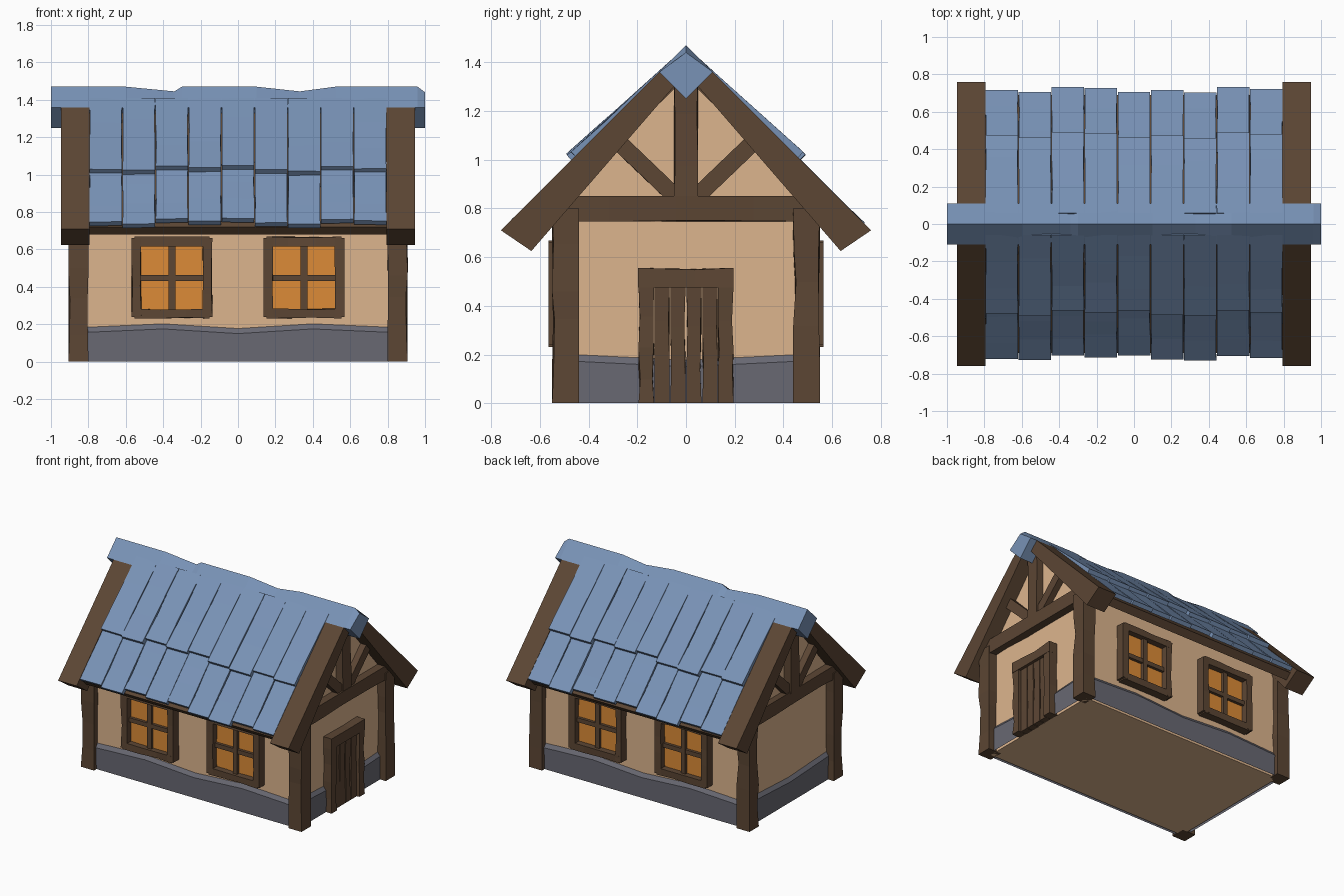
import bpy, bmesh, random
from mathutils import Vector as V

if "Cube" in bpy.data.objects:
    bpy.data.objects.remove(bpy.data.objects["Cube"])

random.seed(4)

def material(name, rgb):
    m = bpy.data.materials.new(name)
    m.diffuse_color = (*rgb, 1)
    m.use_nodes = True
    m.node_tree.nodes["Principled BSDF"].inputs["Base Color"].default_value = m.diffuse_color
    return m

WOOD = material("wood", (0.107, 0.061, 0.034))
PLASTER = material("plaster", (0.72, 0.46, 0.27))
STONE = material("stone", (0.14, 0.14, 0.17))
TILE = material("slate", (0.19, 0.29, 0.47))
GLASS = material("glass", (0.72, 0.26, 0.038))

def finish(bm, name, mat):
    bmesh.ops.recalc_face_normals(bm, faces=bm.faces)
    me = bpy.data.meshes.new(name)
    bm.to_mesh(me)
    bm.free()
    me.materials.append(mat)
    ob = bpy.data.objects.new(name, me)
    bpy.context.collection.objects.link(ob)
    return ob

def beam(bm, p0, p1, w, d, side, segs=1, chip=0.0):
    """Rectangular timber from p0 to p1; w is along side, d across; edges chipped."""
    p0, p1 = V(p0), V(p1)
    axis = (p1 - p0).normalized()
    s = V(side).normalized()
    u = axis.cross(s).normalized()
    rings = []
    for i in range(segs + 1):
        t = i / segs
        if 0 < i < segs:
            t += random.uniform(-0.2, 0.2) / segs
        c = p0.lerp(p1, t)
        ring = []
        for a, b in ((-1, -1), (1, -1), (1, 1), (-1, 1)):
            k = random.uniform(0.3, 1) * chip if 0 < i < segs and random.random() < .5 else 0
            ring.append(bm.verts.new(c + s * a * (w / 2 - k) + u * b * (d / 2 - k)))
        rings.append(ring)
    for r, q in zip(rings, rings[1:]):
        for j in range(4):
            bm.faces.new((r[j], r[(j + 1) % 4], q[(j + 1) % 4], q[j]))
    bm.faces.new(rings[0])
    bm.faces.new(rings[-1])

def box(bm, x0, x1, y0, y1, z0, z1):
    beam(bm, ((x0 + x1) / 2, (y0 + y1) / 2, z0), ((x0 + x1) / 2, (y0 + y1) / 2, z1),
         x1 - x0, y1 - y0, (1, 0, 0))

def prism(bm, pts, x0, x1):
    """(y, z) profile extruded along x."""
    a = [bm.verts.new((x0, y, z)) for y, z in pts]
    b = [bm.verts.new((x1, y, z)) for y, z in pts]
    for i in range(len(pts)):
        j = (i + 1) % len(pts)
        bm.faces.new((a[i], a[j], b[j], b[i]))
    bm.faces.new(a)
    bm.faces.new(b)

def mirrored(half):
    """Close a y >= 0 profile whose first and last points lie on y = 0."""
    return half + [(-y, z) for y, z in half[-2:0:-1]]

# Plastered house body with gables
bm = bmesh.new()
prism(bm, [(-.5, 0), (.5, 0), (.5, .84), (0, 1.34), (-.5, .84)], -.84, .84)
finish(bm, "house_walls", PLASTER)

# Stone footing with a wavy, sloping top
def footing(along, out, wall, stone, heights):
    bm = bmesh.new()
    rows = []
    for t, h in heights:
        rows.append([bm.verts.new(V(along) * t + V(out) * o + V((0, 0, z)))
                     for o, z in ((stone, 0), (stone, h - .03), (wall, h))])
    for r, q in zip(rows, rows[1:]):
        for k in range(2):
            bm.faces.new((r[k], q[k], q[k + 1], r[k + 1]))
    ob = finish(bm, "stone_footing", STONE)
    if ob.data.polygons[0].normal.dot(V(out)) < 0:
        ob.data.flip_normals()

for s in (-1, 1):
    footing((1, 0, 0), (0, s, 0), .498, .52,
            [(-.85, .185), (-.4, .205), (0, .18), (.4, .205), (.85, .185)])
    footing((0, 1, 0), (s, 0, 0), .838, .86, [(-.51, .205), (0, .18), (.51, .205)])

# Corner posts
for sx in (-1, 1):
    for sy in (-1, 1):
        bm = bmesh.new()
        beam(bm, (sx * .853, sy * .495, 0), (sx * .853, sy * .495, .8), .108, .11, (1, 0, 0), 5, .012)
        finish(bm, "corner_post", WOOD)

# Gable timbers: rafters, tie beam, king post and braces
rafter = mirrored([(0, 1.45), (.11, 1.36), (.76, .71), (.635, .625), (.44, .85), (.05, 1.30), (0, 1.35)])
for s in (-1, 1):
    bm = bmesh.new()
    prism(bm, rafter, s * .795, s * .947)
    finish(bm, "gable_rafters", WOOD)
    bm = bmesh.new()
    beam(bm, (s * .86, -.54, .798), (s * .86, .54, .798), .08, .105, (1, 0, 0), 4, .012)
    finish(bm, "tie_beam", WOOD)
    bm = bmesh.new()
    beam(bm, (s * .86, 0, .83), (s * .86, 0, 1.36), .075, .1, (1, 0, 0), 3, .006)
    finish(bm, "king_post", WOOD)
    for sy in (-1, 1):
        bm = bmesh.new()
        beam(bm, (s * .855, sy * .04, .845), (s * .855, sy * .28, 1.075), .065, .07, (1, 0, 0), 2, .005)
        finish(bm, "gable_brace", WOOD)

# Roof deck below the tiles
bm = bmesh.new()
prism(bm, mirrored([(0, 1.41), (.67, .74), (.69, .72), (.65, .68), (0, 1.33)]), -.8, .8)
finish(bm, "roof_deck", WOOD)

# Roof tiles, nine columns in two overlapping rows on each slope
pitch = 1.59 / 9
slip = [0, -.01, .02, .008, .022, -.005, -.012, .018, .006]
for sy in (-1, 1):
    for name, top, tip in (("upper_tile", (.06, 1.41), (.48, 1.03)),
                           ("lower_tile", (.40, 1.07), (.722, .748))):
        for i in range(9):
            bm = bmesh.new()
            x = -.795 + (i + .5) * pitch
            a = V((x, sy * top[0], top[1]))
            b = V((x, sy * tip[0], tip[1]))
            run = (b - a).normalized()
            b -= run * (slip[i if sy < 0 else 8 - i] * 1.2)
            n = V((0, -run.z * sy, run.y * sy)).normalized()
            if n.z < 0:
                n = -n
            a, b = a - n * .015, b - n * (.015 + random.uniform(-.004, .004))
            beam(bm, a, b, pitch - .003, .03, (1, 0, random.uniform(-.012, .012)), 3, .004)
            finish(bm, name, TILE)

# Diamond ridge beam with worn notches along the crest
bm = bmesh.new()
rings = []
for x, top, side in ((-1, 1.47, .11), (-.6, 1.47, .11), (-.34, 1.445, .09), (-.3, 1.47, .11),
                     (.1, 1.47, .11), (.33, 1.445, .11), (.52, 1.47, .11), (.96, 1.47, .11), (1, 1.44, .11)):
    rings.append([bm.verts.new((x, y, z)) for y, z in
                  ((0, top), (.11, 1.36), (0, 1.25), (-side, 1.36 + (.11 - side)))])
for r, q in zip(rings, rings[1:]):
    for j in range(4):
        bm.faces.new((r[j], r[(j + 1) % 4], q[(j + 1) % 4], q[j]))
bm.faces.new(rings[0])
bm.faces.new(rings[-1])
finish(bm, "ridge_beam", TILE)

# Windows, two on each long wall
for sy in (-1, 1):
    for cx in (-.353, .353):
        y = sy * .527
        bm = bmesh.new()
        for s in (-1, 1):
            beam(bm, (cx + s * .19, y, .24), (cx + s * .19, y, .66), .052, .076, (1, 0, 0), 3, .006)
            beam(bm, (cx - .2, y, .45 + s * .193), (cx + .2, y, .45 + s * .193), .052, .074, (0, 0, 1), 3, .006)
        finish(bm, "window_frame", WOOD)
        bm = bmesh.new()
        box(bm, cx - .018, cx + .018, sy * .52 - .02, sy * .52 + .02, .27, .63)
        box(bm, cx - .17, cx + .17, sy * .518 - .02, sy * .518 + .02, .432, .464)
        finish(bm, "window_bars", WOOD)
        bm = bmesh.new()
        box(bm, cx - .17, cx + .17, sy * .505 - .012, sy * .505 + .012, .26, .64)
        finish(bm, "window_panes", GLASS)

# Door on the right gable wall
bm = bmesh.new()
for s in (-1, 1):
    beam(bm, (.868, s * .163, 0), (.868, s * .163, .48), .076, .064, (1, 0, 0), 4, .008)
beam(bm, (.869, -.197, .516), (.869, .195, .516), .078, .08, (1, 0, 0), 2, .008)
finish(bm, "door_frame", WOOD)
for i in range(4):
    bm = bmesh.new()
    y = -.131 + (i + .5) * .0655
    beam(bm, (.86, y, 0), (.86, y, .478), .05, .062, (1, 0, 0), 3, .006)
    finish(bm, "door_plank", WOOD)
